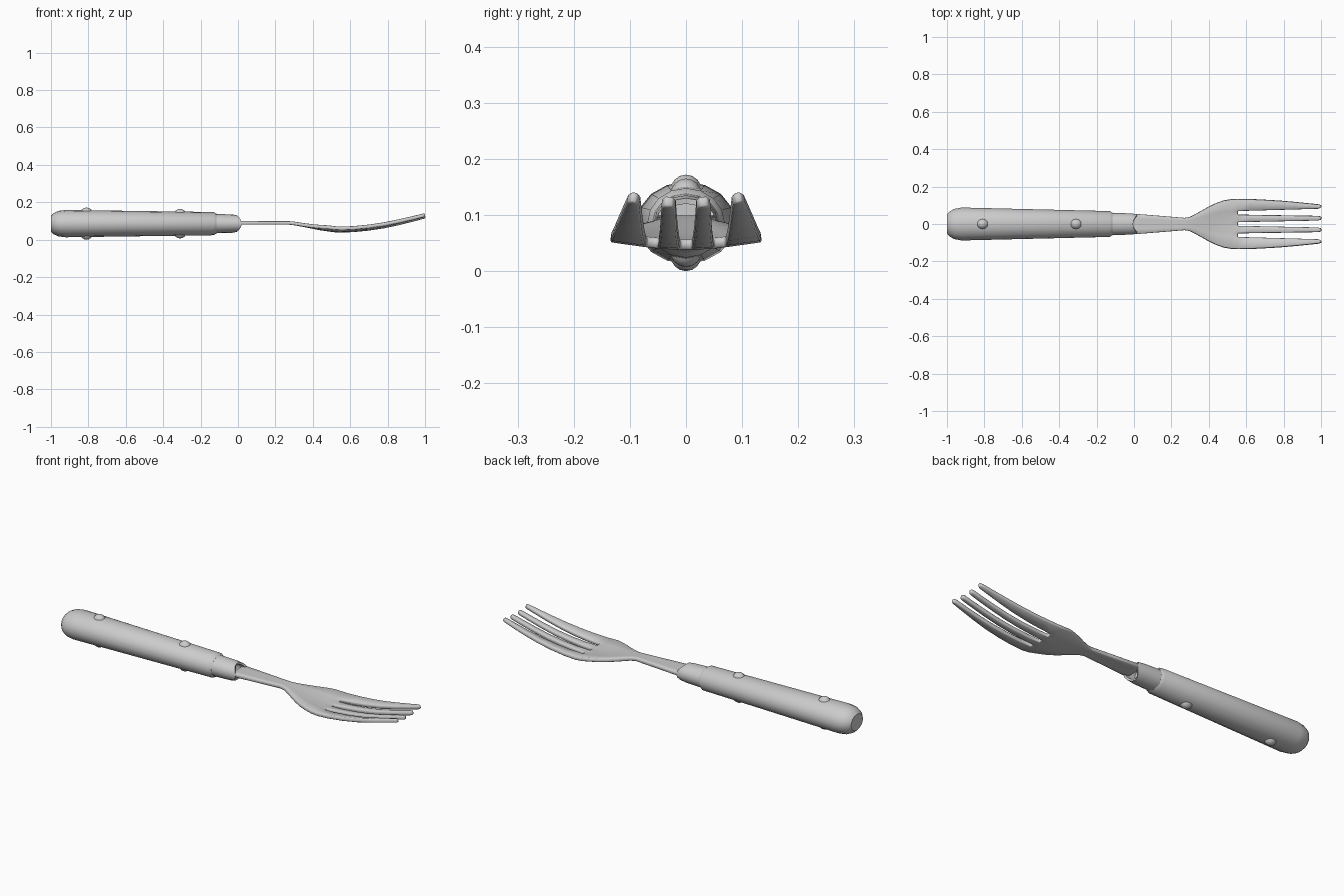
import bpy, bmesh
from math import sin, cos, pi, radians

cube = bpy.data.objects.get("Cube")
if cube:
    bpy.data.objects.remove(cube)

grey = bpy.data.materials.new("plain grey")
grey.use_nodes = True
grey.diffuse_color = (0.6, 0.6, 0.6, 1)
grey.node_tree.nodes["Principled BSDF"].inputs["Base Color"].default_value = (0.6, 0.6, 0.6, 1)

AXIS_Z = 0.086  # height of the handle axis


def finish(name, bm, angle=35):
    bmesh.ops.recalc_face_normals(bm, faces=bm.faces)
    mesh = bpy.data.meshes.new(name)
    bm.to_mesh(mesh)
    bm.free()
    mesh.materials.append(grey)
    ob = bpy.data.objects.new(name, mesh)
    bpy.context.collection.objects.link(ob)
    bpy.ops.object.select_all(action='DESELECT')
    bpy.context.view_layer.objects.active = ob
    ob.select_set(True)
    bpy.ops.object.shade_smooth_by_angle(angle=radians(angle))
    return ob


def loft(name, profile, sides=16, scoop=0.0):
    """Elliptical rings along x from (x, half width, half height); scoop hollows the open end."""
    bm = bmesh.new()
    rings = []
    for x, ry, rz in profile:
        ring = []
        for i in range(sides):
            a = 2 * pi * i / sides
            dx = scoop * sin(a) ** 2 if x > 0 else 0
            ring.append(bm.verts.new((x - dx, ry * cos(a), AXIS_Z + rz * sin(a))))
        rings.append(ring)
    for r, s in zip(rings, rings[1:]):
        for i in range(sides):
            j = (i + 1) % sides
            bm.faces.new((r[i], r[j], s[j], s[i]))
    bm.faces.new(rings[0])
    bm.faces.new(rings[-1])
    return finish(name, bm)


# Handle grip with domed butt and stepped front
loft("handle_grip", [
    (-1.0, 0.05, 0.042), (-0.985, 0.068, 0.057), (-0.96, 0.081, 0.068),
    (-0.92, 0.088, 0.073), (-0.13, 0.069, 0.062), (-0.115, 0.06, 0.052)])

# Hollow ferrule with a scooped mouth
loft("ferrule", [
    (-0.13, 0.06, 0.052), (-0.03, 0.057, 0.049), (0.02, 0.053, 0.044),
    (0.018, 0.042, 0.034), (-0.04, 0.042, 0.034)], scoop=0.025)

# Domed rivets on both faces of the handle
for label, x, reach in (("rear", -0.81, 0.086), ("front", -0.31, 0.079)):
    for side, s in (("top", 1), ("bottom", -1)):
        bm = bmesh.new()
        bmesh.ops.create_uvsphere(bm, u_segments=12, v_segments=8, radius=0.03)
        bmesh.ops.scale(bm, vec=(1.1, 0.95, 1), verts=bm.verts)
        bmesh.ops.translate(bm, vec=(x, 0, AXIS_Z + s * (reach - 0.03)), verts=bm.verts)
        finish(f"{label}_rivet_{side}", bm, 60)

# Fork head: stations of (x, half width, centre height)
stations = [
    (-0.005, 0.040, 0.090), (0.025, 0.053, 0.090), (0.15, 0.043, 0.090),
    (0.27, 0.033, 0.090), (0.30, 0.038, 0.087), (0.35, 0.064, 0.078),
    (0.40, 0.092, 0.068), (0.44, 0.111, 0.060), (0.48, 0.125, 0.054),
    (0.52, 0.132, 0.049), (0.555, 0.134, 0.047), (0.62, 0.133, 0.050),
    (0.70, 0.129, 0.058), (0.78, 0.124, 0.070), (0.86, 0.117, 0.087),
    (0.94, 0.109, 0.107), (0.985, 0.104, 0.119), (1.0, 0.099, 0.123)]
SLOT_X = 0.555
root = (0.010, 0.050, 0.070)
tip = (0.019, 0.043, 0.083)

bm = bmesh.new()
rows = []
for x, half, z in stations:
    t = max(0, (x - SLOT_X) / (1 - SLOT_X))
    if t > 0:
        lines = [a + (b - a) * t for a, b in zip(root, tip)]
    else:
        lines = [a * half / 0.134 for a in root]
    if x == 1.0:  # narrowed tine ends
        lines = [lines[0] + 0.004, lines[1] - 0.004, lines[2] + 0.004]
    lines.append(half)
    ys = [-y for y in reversed(lines)] + lines
    cup = 0.014 * min(1, max(0, (x - 0.27) / 0.2))
    rows.append([bm.verts.new((x, y, z + cup * min(1, (y / 0.12) ** 2))) for y in ys])
for (x, _, _), r, s in zip(stations, rows, rows[1:]):
    for i in range(7):
        if x >= SLOT_X and i % 2:  # open slots between the tines
            continue
        bm.faces.new((r[i], s[i], s[i + 1], r[i + 1]))
head = finish("fork_head", bm)
solid = head.modifiers.new("thickness", 'SOLIDIFY')
solid.thickness = 0.019
solid.offset = 0
bevel = head.modifiers.new("soft_edges", 'BEVEL')
bevel.width = 0.003
bevel.segments = 1
bevel.limit_method = 'ANGLE'
bevel.angle_limit = radians(50)
